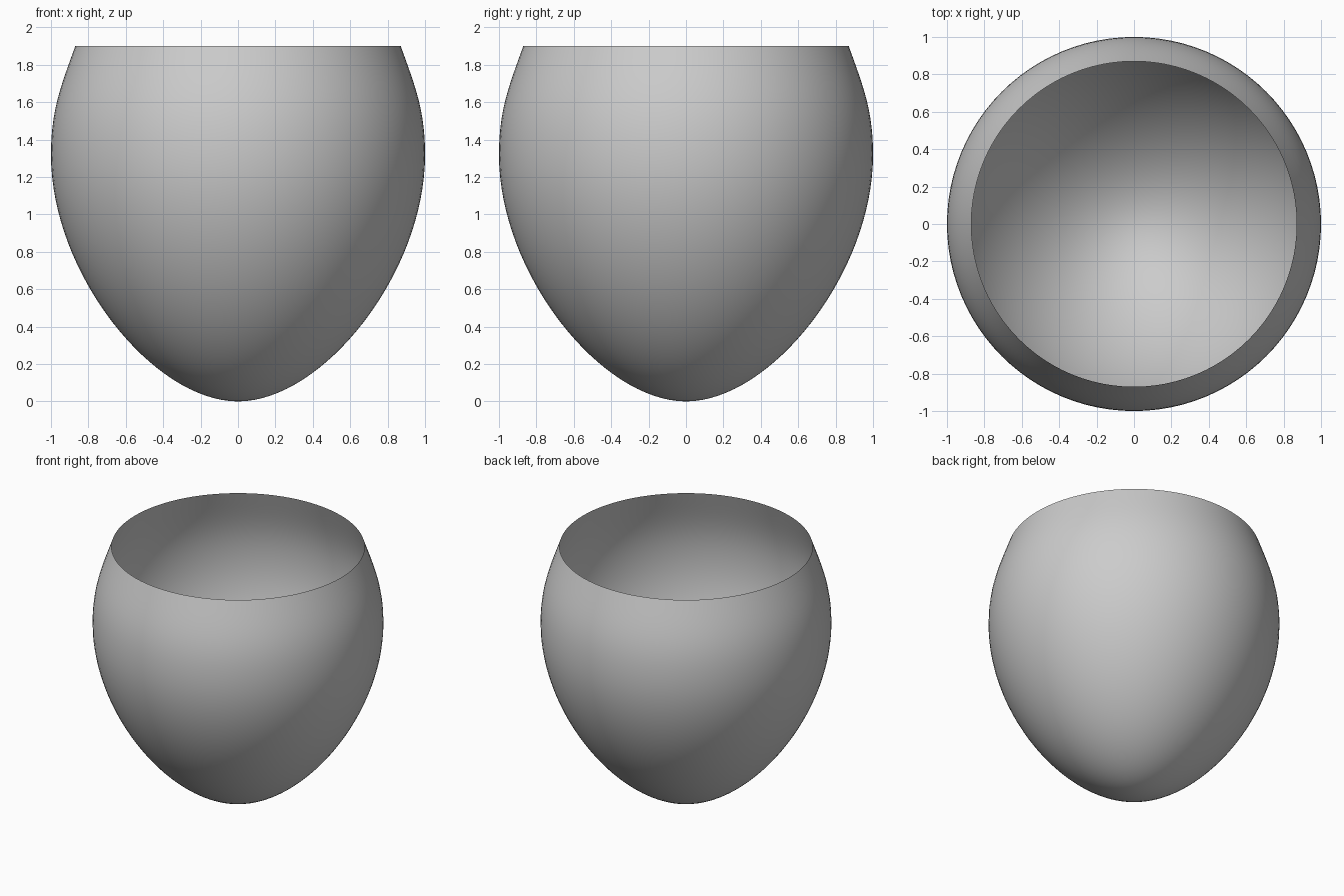
import bpy, bmesh, math
from mathutils import Vector
from mathutils.geometry import interpolate_bezier

if "Cube" in bpy.data.objects:
    bpy.data.objects.remove(bpy.data.objects["Cube"])


def P(r, z):
    return Vector((r, 0, z))


# Half profile: rounded tip to widest belly, then inward to the open rim
lower = interpolate_bezier(P(0, 0), P(0.45, 0), P(1, 0.68), P(1, 1.32), 33)
upper = interpolate_bezier(P(1, 1.32), P(1, 1.56), P(0.945, 1.69), P(0.87, 1.9), 15)
profile = lower + upper[1:]

# Thin open cup: revolve the profile around z
bm = bmesh.new()
verts = [bm.verts.new(p) for p in profile]
edges = [bm.edges.new(pair) for pair in zip(verts, verts[1:])]
bmesh.ops.spin(bm, geom=verts + edges, cent=(0, 0, 0), axis=(0, 0, 1),
               angle=math.tau, steps=96)
bmesh.ops.remove_doubles(bm, verts=bm.verts, dist=0.0005)

# Make the faces point outward
bm.normal_update()
for f in bm.faces:
    c = f.calc_center_median()
    if f.normal.dot(c - Vector((0, 0, 1.1))) < 0:
        f.normal_flip()
for f in bm.faces:
    f.smooth = True

mesh = bpy.data.meshes.new("cup_shell")
bm.to_mesh(mesh)
bm.free()
bpy.context.collection.objects.link(bpy.data.objects.new("cup_shell", mesh))
